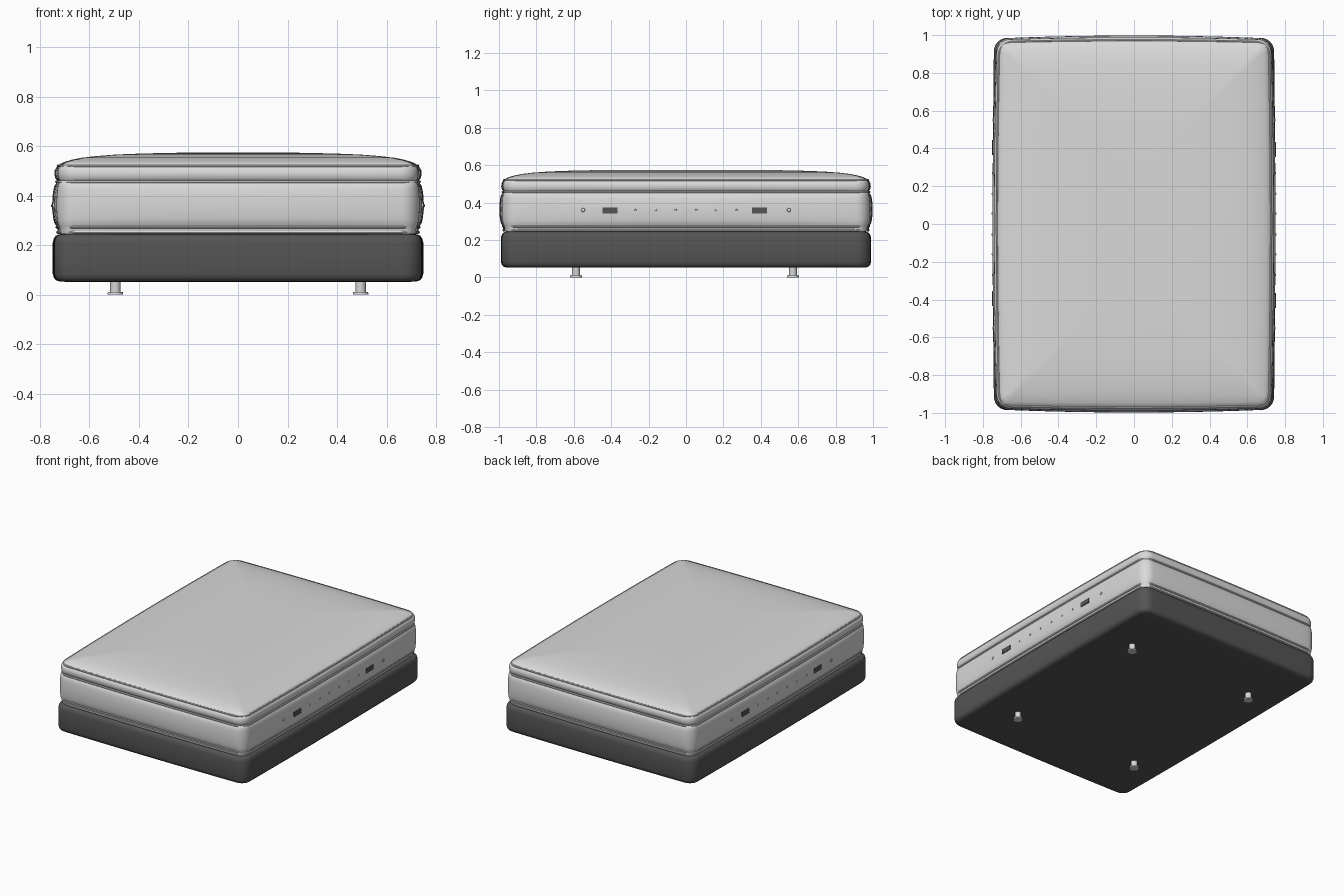
import bpy, bmesh, math
from mathutils import Matrix

if "Cube" in bpy.data.objects:
    bpy.data.objects.remove(bpy.data.objects["Cube"])


def material(name, v):
    m = bpy.data.materials.new(name)
    m.diffuse_color = (v, v, v, 1)
    m.use_nodes = True
    m.node_tree.nodes["Principled BSDF"].inputs["Base Color"].default_value = m.diffuse_color
    return m


FABRIC = material("light grey fabric", 0.7)
BASE = material("charcoal fabric", 0.09)
METAL = material("pale metal", 0.68)


def ring(hx, hy, r, bow):
    """Rounded rectangle whose sides bow outwards; hx, hy are mid-side extents."""
    cx, cy = hx - bow, hy - bow * 0.8
    pts = []
    for k, (sx, sy) in enumerate(((1, 1), (-1, 1), (-1, -1), (1, -1))):
        for i in range(9):
            a = math.pi / 2 * (k + i / 8)
            pts.append((sx * (cx - r) + r * math.cos(a), sy * (cy - r) + r * math.sin(a)))
    out = []
    for i, p in enumerate(pts):
        out.append(p)
        if i % 9 == 8:                      # subdivide the straight side
            q = pts[(i + 1) % len(pts)]
            for j in range(1, 16):
                t = j / 16
                out.append((p[0] + (q[0] - p[0]) * t, p[1] + (q[1] - p[1]) * t))
    return [(x * (1 + bow / cx * (1 - (y / cy) ** 2)),
             y * (1 + bow * 0.8 / cy * (1 - (x / cx) ** 2))) for x, y in out]


def finish(bm, name, mat, angle=40):
    bmesh.ops.recalc_face_normals(bm, faces=bm.faces)
    me = bpy.data.meshes.new(name)
    bm.to_mesh(me)
    bm.free()
    me.materials.append(mat)
    ob = bpy.data.objects.new(name, me)
    bpy.context.collection.objects.link(ob)
    bpy.ops.object.select_all(action='DESELECT')
    ob.select_set(True)
    bpy.context.view_layer.objects.active = ob
    bpy.ops.object.shade_smooth_by_angle(angle=math.radians(angle))
    return ob


def loft(name, mat, hx, hy, profile, r=0.07, loop=False):
    """profile: (inset, z, bow) rows stacked into a shell or a closed tube."""
    bm = bmesh.new()
    rows = []
    for d, z, bow in profile:
        rr = max(r - d, 0.02)
        rows.append([bm.verts.new((x, y, z)) for x, y in ring(hx - d, hy - d, rr, bow)])
    pairs = list(zip(rows, rows[1:])) + ([(rows[-1], rows[0])] if loop else [])
    for a, b in pairs:
        for i in range(len(a)):
            j = (i + 1) % len(a)
            bm.faces.new((a[i], a[j], b[j], b[i]))
    if not loop:
        bm.faces.new(rows[0][::-1])
        bm.faces.new(rows[-1])
    return finish(bm, name, mat)


def piping(name, hx, hy, z, bow, r=0.006):
    prof = [(r * math.cos(i * math.pi / 4), z + r * math.sin(i * math.pi / 4), bow)
            for i in range(8)]
    loft(name, FABRIC, hx - r, hy - r, prof, loop=True)


# Upholstered box base
edge = [(0.06, 0.052), (0.03, 0.053), (0.014, 0.058), (0.005, 0.068), (0, 0.085),
        (0, 0.15), (0, 0.21), (0.004, 0.226), (0.012, 0.238), (0.026, 0.244), (0.06, 0.245)]
loft("box_base", BASE, 0.748, 0.99, [(d, z, 0.007) for d, z in edge])

# Mattress core with bulging sides
core = [(0.05, 0.243, 0.012), (0.025, 0.245, 0.012), (0.021, 0.258, 0.012), (0.02, 0.27, 0.012)]
for i in range(13):
    a = math.pi * i / 12
    s = math.sin(a) ** 0.45 if 0 < i < 12 else 0
    core.append((0.018 * (1 - s), 0.275 + 0.178 * i / 12, 0.012 + 0.008 * s))
core += [(0.024, 0.458, 0.012), (0.06, 0.46, 0.012)]
loft("mattress_core", FABRIC, 0.75, 0.998, core)

# Pillow top with a domed surface
top = [(0.04, 0.455, 0.012), (0.012, 0.46, 0.012), (0.004, 0.468, 0.014), (0, 0.485, 0.015),
       (0.001, 0.502, 0.015), (0.008, 0.514, 0.013), (0.016, 0.519, 0.012),
       (0.022, 0.527, 0.012), (0.04, 0.536, 0.012), (0.07, 0.545, 0.012),
       (0.11, 0.553, 0.011), (0.17, 0.560, 0.01), (0.25, 0.566, 0.008), (0.35, 0.570, 0.006),
       (0.48, 0.573, 0.004), (0.6, 0.574, 0.002), (0.69, 0.5745, 0.0)]
loft("pillow_top", FABRIC, 0.741, 0.988, top)

# Seam piping
piping("lower_piping", 0.734, 0.982, 0.252, 0.012)
piping("core_bottom_piping", 0.737, 0.985, 0.273, 0.012)
piping("core_top_piping", 0.738, 0.986, 0.456, 0.012)
piping("pillow_piping", 0.732, 0.979, 0.520, 0.012)


def side_x(y):
    return 0.73 + 0.02 * (1 - (y / 0.982) ** 2)


# Side labels and air vents on both long sides
for s, side in ((1, "right"), (-1, "left")):
    for y in (-0.4, 0.4):
        bm = bmesh.new()
        bmesh.ops.create_cube(bm, size=1)
        bmesh.ops.scale(bm, vec=(0.009, 0.08, 0.032), verts=bm.verts)
        bmesh.ops.translate(bm, vec=(s * side_x(y), y - 0.006 * s, 0.357), verts=bm.verts)
        finish(bm, side + "_label", BASE)
    for y, r in ((-0.55, 0.012), (-0.27, 0.006), (-0.16, 0.007), (-0.055, 0.007),
                 (0.055, 0.007), (0.16, 0.007), (0.27, 0.006), (0.55, 0.012)):
        bm = bmesh.new()
        bmesh.ops.create_cone(bm, cap_ends=True, segments=16, radius1=r, radius2=r * 0.7,
                              depth=0.009)
        bmesh.ops.rotate(bm, matrix=Matrix.Rotation(s * math.pi / 2, 3, 'Y'), verts=bm.verts)
        bmesh.ops.translate(bm, vec=(s * side_x(y), y, 0.36), verts=bm.verts)
        finish(bm, side + "_vent", FABRIC)

# Four legs: a stem on a round foot
for x in (-0.495, 0.495):
    for y in (-0.588, 0.572):
        for name, r1, r2, z0, z1 in (("leg_stem", 0.021, 0.021, 0.008, 0.06),
                                     ("leg_foot", 0.032, 0.030, 0.0, 0.012)):
            bm = bmesh.new()
            bmesh.ops.create_cone(bm, cap_ends=True, segments=24, radius1=r1, radius2=r2,
                                  depth=z1 - z0)
            bmesh.ops.translate(bm, vec=(x, y, (z0 + z1) / 2), verts=bm.verts)
            finish(bm, name, METAL)
